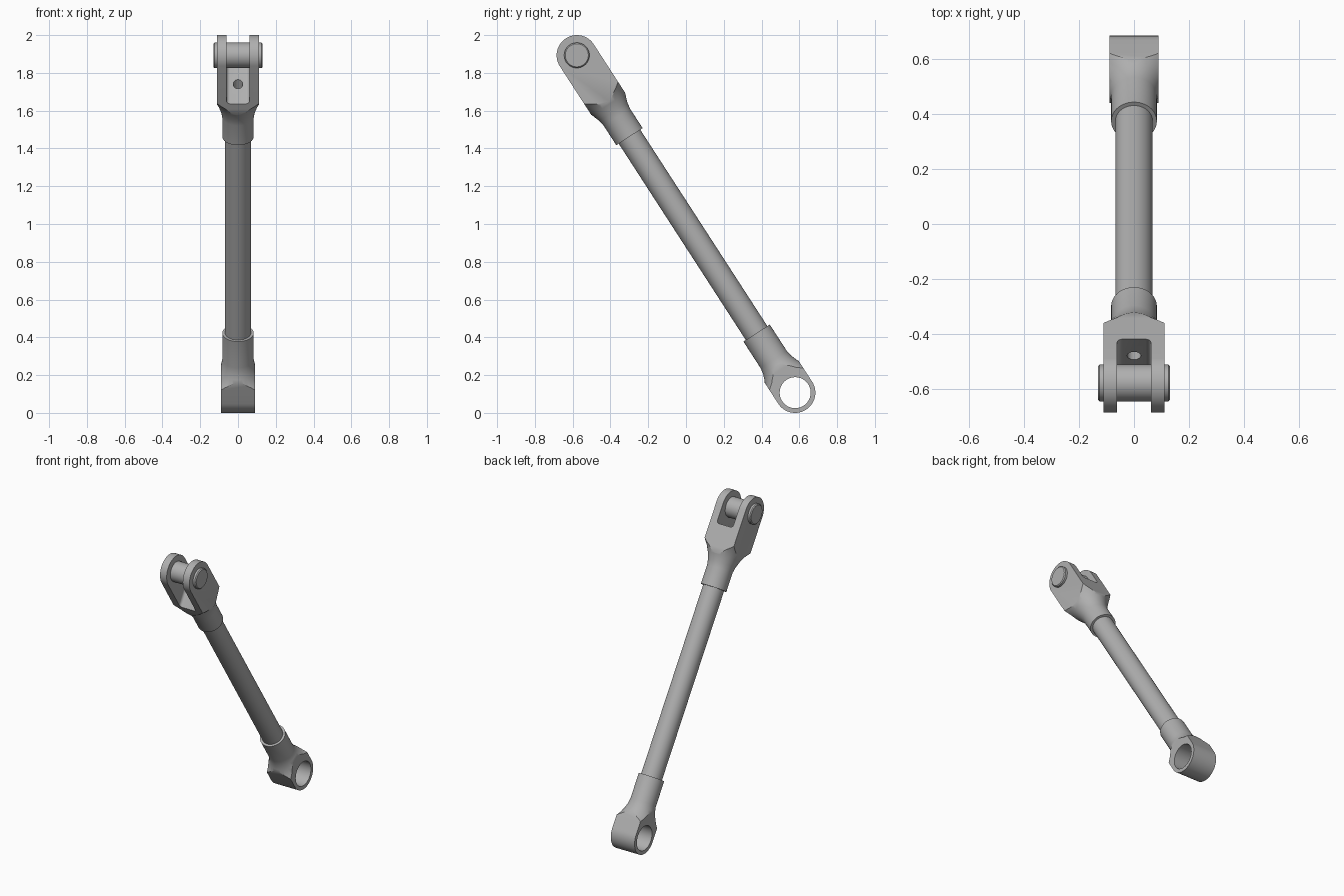
import bpy, bmesh, math
from mathutils import Matrix, Vector

if "Cube" in bpy.data.objects:
    bpy.data.objects.remove(bpy.data.objects["Cube"])

metal = bpy.data.materials.new("grey metal")
metal.use_nodes = True
GREY = (0.43, 0.43, 0.43, 1)
metal.diffuse_color = GREY
metal.node_tree.nodes["Principled BSDF"].inputs["Base Color"].default_value = GREY

# Strut is built upright along z from the eye centre, then tilted into place
EYE = Vector((0, 0.578, 0.107))
PIN = Vector((0, -0.578, 1.893))
LENGTH = (PIN - EYE).length
TILT = math.atan2(EYE.y - PIN.y, PIN.z - EYE.z)
PLACE = Matrix.Translation(EYE) @ Matrix.Rotation(TILT, 4, 'X')
END_R = 0.107


def to_object(name, bm):
    bmesh.ops.recalc_face_normals(bm, faces=bm.faces)
    mesh = bpy.data.meshes.new(name)
    bm.to_mesh(mesh)
    bm.free()
    mesh.materials.append(metal)
    obj = bpy.data.objects.new(name, mesh)
    bpy.context.collection.objects.link(obj)
    return obj


def turned(name, profile, steps=64):
    """Solid of revolution about z from (radius, height) points."""
    bm = bmesh.new()
    rings = []
    for r, z in profile:
        rings.append([bm.verts.new((r * math.cos(math.tau * i / steps),
                                    r * math.sin(math.tau * i / steps), z))
                      for i in range(steps)])
    for a, b in zip(rings, rings[1:]):
        for i in range(steps):
            j = (i + 1) % steps
            bm.faces.new((a[i], a[j], b[j], b[i]))
    bm.faces.new(rings[0][::-1])
    bm.faces.new(rings[-1])
    return to_object(name, bm)


def prism(name, outline, half_x):
    """Extrude a (y, z) outline symmetrically along x."""
    bm = bmesh.new()
    face = bm.faces.new([bm.verts.new((-half_x, y, z)) for y, z in outline])
    grown = bmesh.ops.extrude_face_region(bm, geom=[face])["geom"]
    moved = [v for v in grown if isinstance(v, bmesh.types.BMVert)]
    bmesh.ops.translate(bm, verts=moved, vec=(2 * half_x, 0, 0))
    return to_object(name, bm)


def round_bar(name, centre_z, far_z, half_x):
    """Flat bar with one round end at centre_z and a square end at far_z."""
    side = 1 if centre_z > far_z else -1
    arc = [(END_R * math.cos(math.pi * i / 32),
            centre_z + side * END_R * math.sin(math.pi * i / 32)) for i in range(33)]
    return prism(name, arc + [(-END_R, far_z), (END_R, far_z)], half_x)


def cross_rod(name, radius, half_x, z, bevel=0.0):
    """Cylinder lying along x with optional chamfered ends."""
    rod = turned(name, [(radius - bevel, -half_x), (radius, -half_x + bevel),
                        (radius, half_x - bevel), (radius - bevel, half_x)]
                 if bevel else [(radius, -half_x), (radius, half_x)])
    rod.data.transform(Matrix.Translation((0, 0, z)) @ Matrix.Rotation(math.pi / 2, 4, 'Y'))
    return rod


def combine(obj, tool, operation):
    mod = obj.modifiers.new("cut", 'BOOLEAN')
    mod.operation, mod.solver, mod.object = operation, 'EXACT', tool
    bpy.context.view_layer.objects.active = obj
    bpy.ops.object.modifier_apply(modifier=mod.name)
    bpy.data.objects.remove(tool)


# Lower eye with its turned neck and socket
lower_eye = round_bar("lower_eye", 0, 0.5, 0.09)
combine(lower_eye, turned("neck", [(0.2, -0.2), (0.2, 0.06), (0.145, 0.08), (0.118, 0.11),
                                   (0.1, 0.145), (0.089, 0.175), (0.083, 0.21),
                                   (0.083, 0.376)]), 'INTERSECT')
combine(lower_eye, cross_rod("bore", 0.082, 0.2, 0), 'DIFFERENCE')

# Upper fork with its turned neck and socket
fork = round_bar("upper_fork", LENGTH, LENGTH - 0.7, 0.111)
neck = [(0.083, -0.513), (0.083, -0.39), (0.089, -0.355), (0.105, -0.31),
        (0.125, -0.27), (0.155, -0.235), (0.2, -0.2), (0.2, 0.2)]
combine(fork, turned("neck", [(r, z + LENGTH) for r, z in neck]), 'INTERSECT')

# Fork slot with a slanted floor and rounded floor corners
slot = prism("slot", [(-0.2, LENGTH - 0.284), (0.2, LENGTH - 0.08),
                      (0.2, LENGTH + 0.3), (-0.2, LENGTH + 0.3)], 0.061)
bm = bmesh.new()
bm.from_mesh(slot.data)
corners = [e for e in bm.edges if all(v.co.z < LENGTH for v in e.verts)
           and abs(e.verts[0].co.x - e.verts[1].co.x) < 0.001]
bmesh.ops.bevel(bm, geom=corners, offset=0.018, segments=5, profile=0.5, affect='EDGES')
bm.to_mesh(slot.data)
bm.free()
combine(fork, slot, 'DIFFERENCE')
combine(fork, turned("drain_hole", [(0.025, LENGTH - 0.3), (0.025, LENGTH)], 32), 'DIFFERENCE')

# Rod and cross pin
rod = turned("rod", [(0.068, 0.34), (0.068, LENGTH - 0.48)])
pin = cross_rod("cross_pin", 0.067, 0.131, LENGTH, 0.006)

for obj in (lower_eye, fork, rod, pin):
    obj.matrix_world = PLACE
    bpy.ops.object.select_all(action='DESELECT')
    obj.select_set(True)
    bpy.context.view_layer.objects.active = obj
    bpy.ops.object.shade_smooth_by_angle(angle=math.radians(30))
